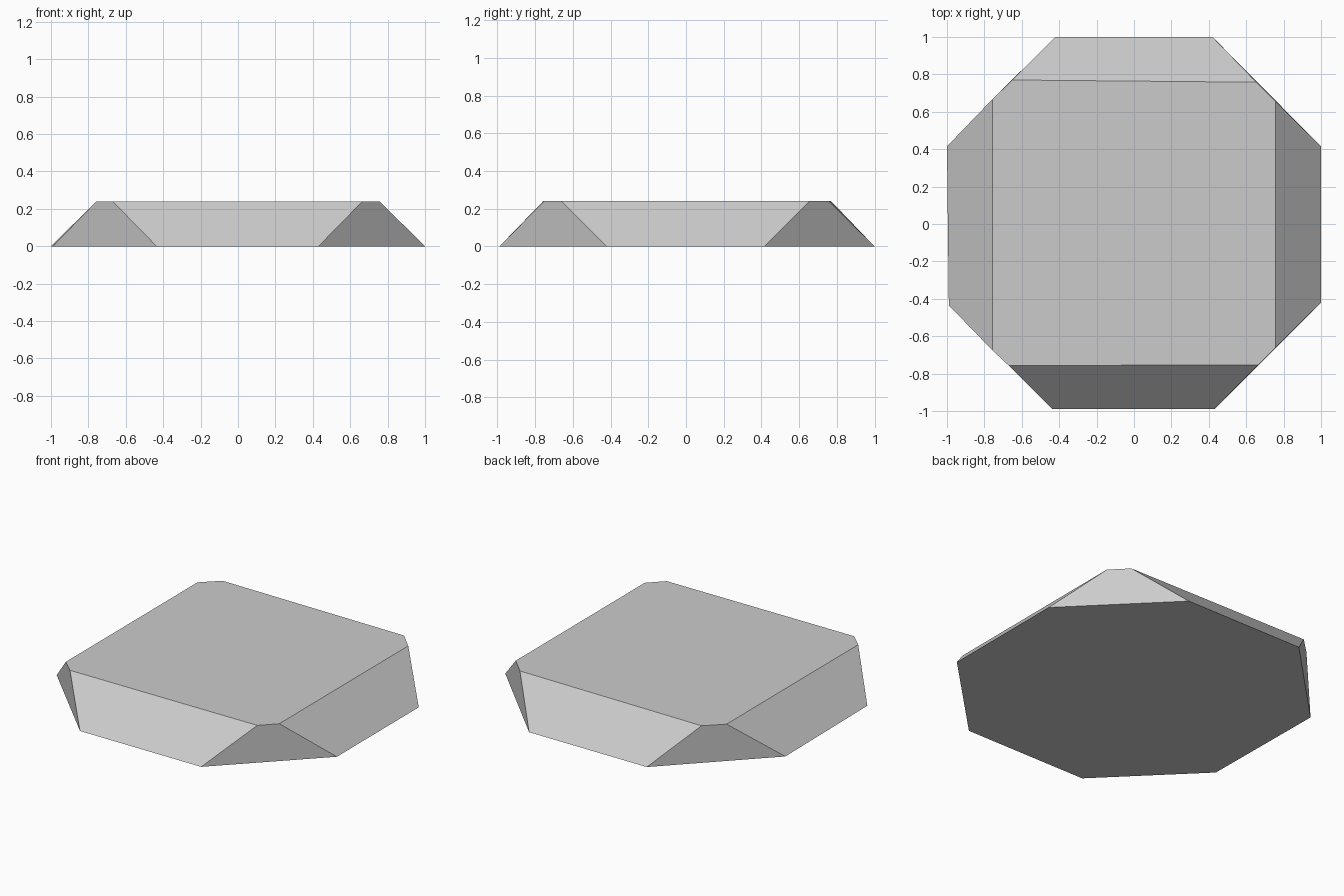
import bpy
import bmesh

if "Cube" in bpy.data.objects:
    bpy.data.objects.remove(bpy.data.objects["Cube"])

HEIGHT = 0.24

# Slightly irregular octagons, listed counter-clockwise from the back right
base = [(0.42, 1.0), (-0.42, 1.0), (-1.0, 0.415), (-0.99, -0.435),
        (-0.435, -0.99), (0.43, -0.99), (1.0, -0.42), (1.0, 0.415)]
top = [(0.655, 0.758), (-0.65, 0.77), (-0.757, 0.667), (-0.757, -0.675),
       (-0.67, -0.757), (0.665, -0.753), (0.757, -0.66), (0.757, 0.655)]

# Slab: sloping long sides, upright corner faces
bm = bmesh.new()
lower = [bm.verts.new((x, y, 0)) for x, y in base]
upper = [bm.verts.new((x, y, HEIGHT)) for x, y in top]
bm.faces.new(lower[::-1])
bm.faces.new(upper)
for i in range(8):
    j = (i + 1) % 8
    bm.faces.new((lower[i], lower[j], upper[j], upper[i]))
bmesh.ops.recalc_face_normals(bm, faces=bm.faces)

mesh = bpy.data.meshes.new("octagonal_slab")
bm.to_mesh(mesh)
bm.free()
slab = bpy.data.objects.new("octagonal_slab", mesh)
bpy.context.collection.objects.link(slab)
